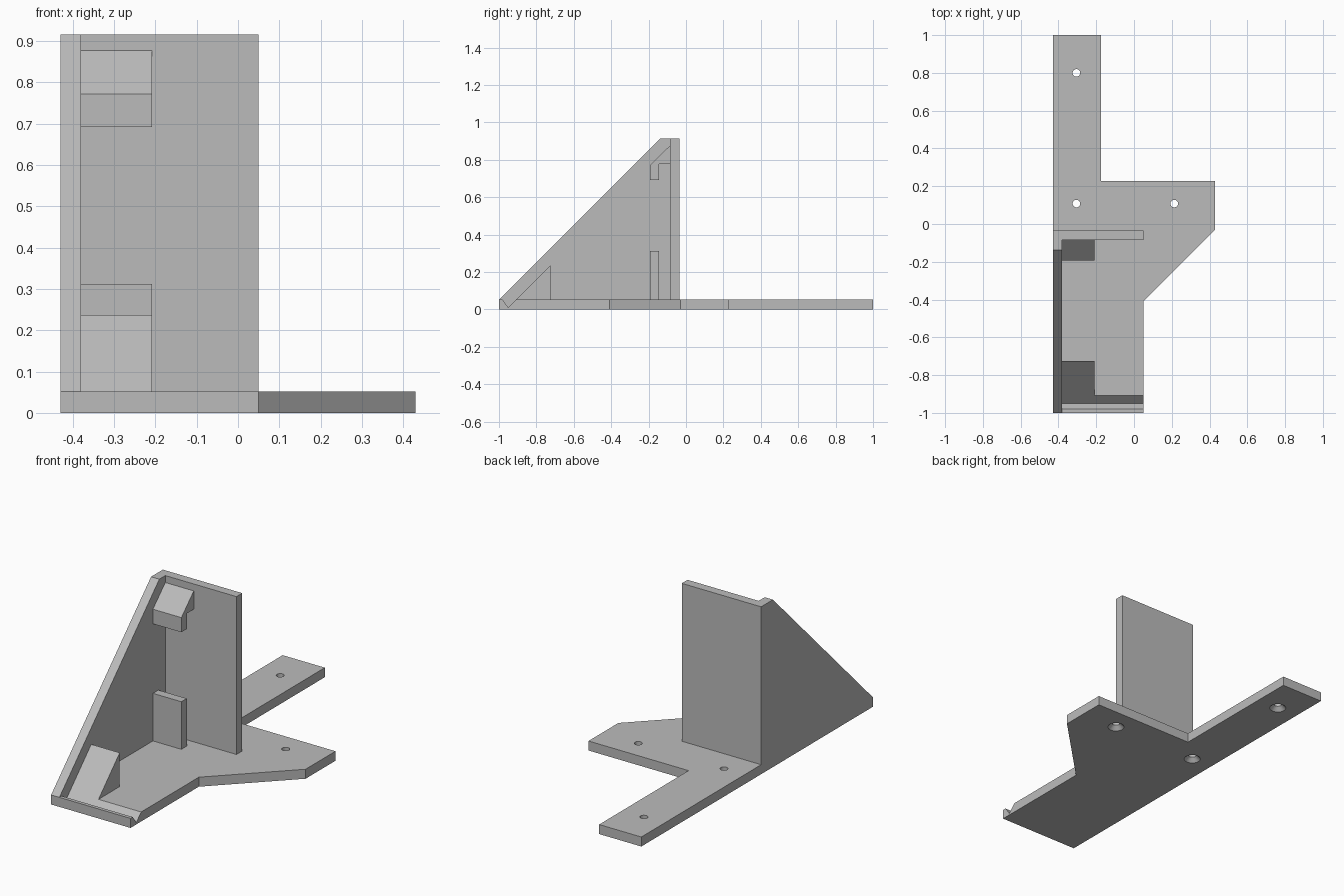
import bpy
import bmesh
from mathutils import Vector

default_cube = bpy.data.objects.get("Cube")
if default_cube:
    bpy.data.objects.remove(default_cube, do_unlink=True)

GREY = (0.5, 0.5, 0.5, 1)
grey = bpy.data.materials.new("plain grey")
grey.use_nodes = True
grey.diffuse_color = GREY
grey.node_tree.nodes["Principled BSDF"].inputs["Base Color"].default_value = GREY

# Shared dimensions
LEFT, INNER, EDGE, TAB = -0.43, -0.38, 0.05, -0.208
PLATE, TOP = 0.052, 0.915
WALL_FRONT, WALL_BACK = -0.085, -0.035


def prism(name, points, offset):
    """Extrude a closed outline along an offset vector."""
    bm = bmesh.new()
    face = bm.faces.new([bm.verts.new(p) for p in points])
    grown = bmesh.ops.extrude_face_region(bm, geom=[face])
    verts = [v for v in grown["geom"] if isinstance(v, bmesh.types.BMVert)]
    bmesh.ops.translate(bm, verts=verts, vec=Vector(offset))
    bmesh.ops.recalc_face_normals(bm, faces=bm.faces)
    mesh = bpy.data.meshes.new(name)
    bm.to_mesh(mesh)
    bm.free()
    mesh.materials.append(grey)
    obj = bpy.data.objects.new(name, mesh)
    bpy.context.collection.objects.link(obj)
    return obj


def side_profile(name, yz, x0, x1):
    return prism(name, [(x0, y, z) for y, z in yz], (x1 - x0, 0, 0))


def cone(name, x, y, z0, z1, r0, r1):
    bpy.ops.mesh.primitive_cone_add(vertices=32, radius1=r0, radius2=r1,
                                    depth=z1 - z0, location=(x, y, (z0 + z1) / 2))
    obj = bpy.context.object
    obj.name = name
    obj.data.materials.append(grey)
    return obj


def cut(target, cutter):
    """Subtract a cutter, apply the result and discard the cutter."""
    cutter.hide_render = True
    mod = target.modifiers.new("cut", "BOOLEAN")
    mod.operation = "DIFFERENCE"
    mod.solver = "EXACT"
    mod.object = cutter
    bpy.context.view_layer.objects.active = target
    bpy.ops.object.modifier_apply(modifier=mod.name)
    bpy.data.objects.remove(cutter, do_unlink=True)


# Base plate with a long rear arm and a side foot
outline = [(LEFT, -1), (EDGE, -1), (EDGE, -0.41), (0.43, -0.03),
           (0.43, 0.228), (-0.175, 0.228), (-0.175, 1), (LEFT, 1)]
base = prism("base_plate", [(x, y, 0) for x, y in outline], (0, 0, PLATE))

# Groove across the front edge
cut(base, side_profile("groove_cutter",
                       [(-0.984, PLATE + 0.005), (-0.95, 0.01), (-0.903, PLATE + 0.005)],
                       INNER, EDGE + 0.1))

# Screw holes, countersunk from underneath
for x, y in [(-0.305, 0.8), (-0.305, 0.108), (0.213, 0.108)]:
    cut(base, cone("hole_cutter", x, y, -0.1, 0.1, 0.02, 0.02))
    cut(base, cone("sink_cutter", x, y, -0.01, 0.022, 0.052, 0.02))

# Upright back wall and triangular side wall
side_profile("back_wall", [(WALL_FRONT, PLATE), (WALL_BACK, PLATE),
                           (WALL_BACK, TOP), (WALL_FRONT, TOP)], LEFT, EDGE)
side_profile("side_wall", [(-1, PLATE), (WALL_FRONT, PLATE),
                           (WALL_FRONT, TOP), (-0.137, TOP)], LEFT, INNER)

# Ramp block behind the groove
side_profile("front_ramp", [(-0.908, PLATE), (-0.725, PLATE), (-0.725, 0.237)],
             INNER, TAB)

# Lower retaining post
side_profile("lower_post", [(-0.192, PLATE), (-0.145, PLATE),
                            (-0.145, 0.312), (-0.192, 0.312)], INNER, TAB)

# Upper hook hanging from the back wall
side_profile("upper_hook", [(WALL_FRONT, 0.877), (-0.192, 0.772), (-0.192, 0.692),
                            (-0.145, 0.692), (-0.145, 0.777), (WALL_FRONT, 0.777)],
             INNER, TAB)
